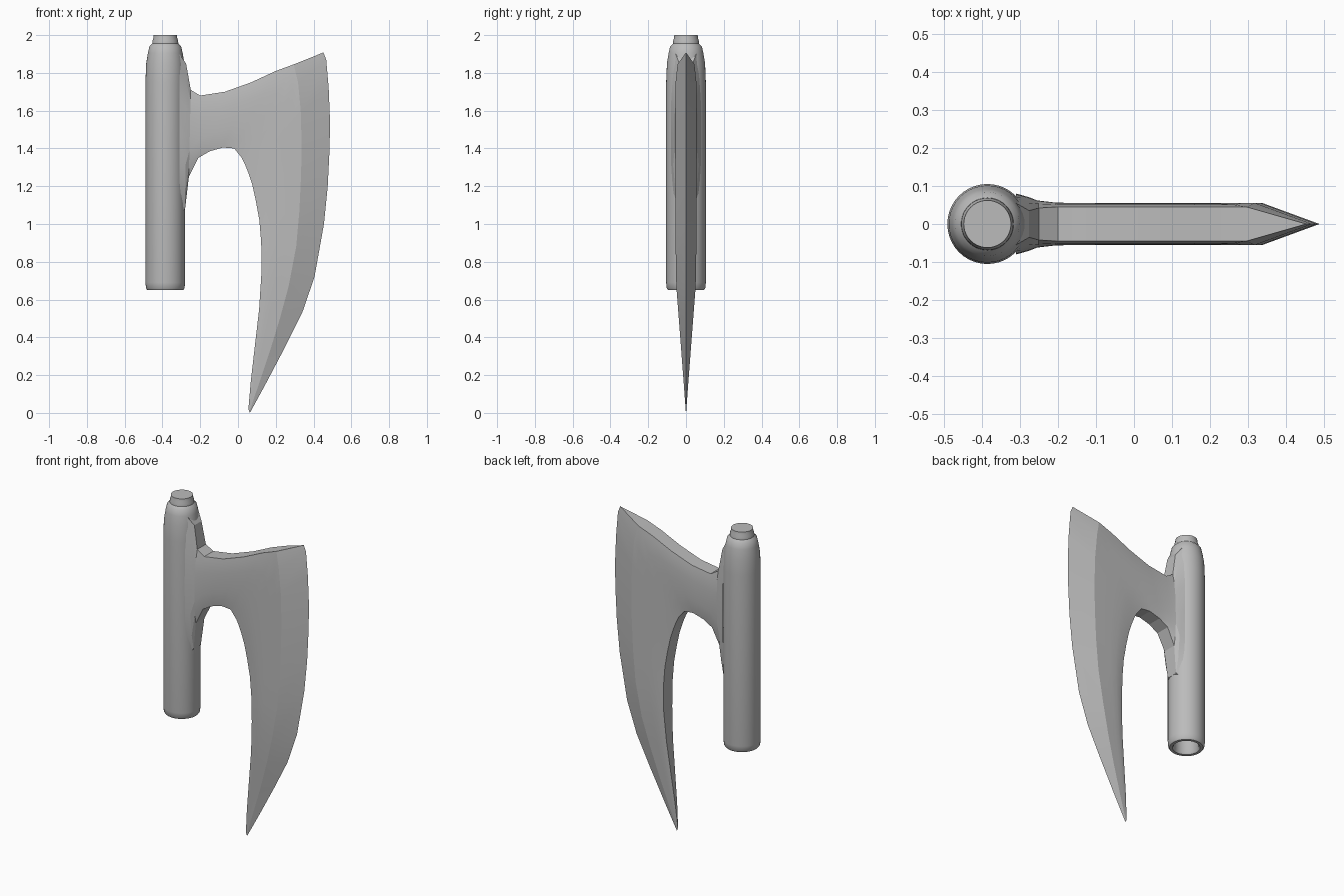
import bpy, bmesh, math
from mathutils import Vector

cube = bpy.data.objects.get("Cube")
if cube:
    bpy.data.objects.remove(cube, do_unlink=True)

steel = bpy.data.materials.new("grey steel")
steel.use_nodes = True
steel.diffuse_color = (0.5, 0.5, 0.5, 1)
steel.node_tree.nodes["Principled BSDF"].inputs["Base Color"].default_value = (0.5, 0.5, 0.5, 1)


def finish(bm, name, angle):
    bmesh.ops.remove_doubles(bm, verts=bm.verts, dist=0.0005)
    bmesh.ops.recalc_face_normals(bm, faces=bm.faces)
    mesh = bpy.data.meshes.new(name)
    bm.to_mesh(mesh)
    bm.free()
    mesh.materials.append(steel)
    obj = bpy.data.objects.new(name, mesh)
    bpy.context.collection.objects.link(obj)
    bpy.ops.object.select_all(action='DESELECT')
    obj.select_set(True)
    bpy.context.view_layer.objects.active = obj
    bpy.ops.object.shade_smooth_by_angle(angle=math.radians(angle))
    return obj


# Socket: a lathed tube, hollow at the bottom, with a stepped cap
profile = [(0, 2), (.062, 2), (.063, 1.985), (.068, 1.97), (.069, 1.955),
           (.084, 1.94), (.092, 1.905), (.101, 1.85), (.105, 1.75),
           (.105, .69), (.102, .66), (.095, .65), (.078, .65),
           (.07, .66), (.07, 1.03), (0, 1.03)]
bm = bmesh.new()
pts = [bm.verts.new((-.385 + r, 0, z)) for r, z in profile]
edges = [bm.edges.new(pair) for pair in zip(pts, pts[1:])]
bmesh.ops.spin(bm, geom=pts + edges, cent=(-.385, 0, 0), axis=(0, 0, 1),
               angle=math.tau, steps=40)
finish(bm, "socket", 40)

# Neck stations: upper x, z, lower x, z, half thickness in the middle and at the rim
neck = [(-.31, 1.9, -.31, 1.06, .08, .055),
        (-.275, 1.85, -.28, 1.08, .071, .035),
        (-.25, 1.71, -.26, 1.25, .062, .042),
        (-.2, 1.68, -.21, 1.35, .056, .045),
        (-.07, 1.7, -.15, 1.385, .055, .045),
        (.07, 1.75, -.08, 1.405, .055, .045),
        (.2, 1.81, -.02, 1.4, .055, .045),
        (.295, 1.845, .02, 1.35, .055, .045)]

# Blade stations: edge x, z, bevel x, z, inner x, z
blade = [(.452, 1.908, .295, 1.845, .02, 1.35),
         (.467, 1.87, .318, 1.75, .035, 1.32),
         (.48, 1.72, .332, 1.6, .055, 1.27),
         (.487, 1.55, .337, 1.42, .075, 1.21),
         (.485, 1.4, .334, 1.26, .095, 1.12),
         (.475, 1.2, .325, 1.07, .113, 1.02),
         (.455, 1.0, .308, .88, .123, .9),
         (.405, .72, .268, .67, .124, .74),
         (.34, .53, .222, .5, .112, .55),
         (.25, .35, .17, .33, .09, .36),
         (.15, .16, .113, .16, .068, .17),
         (.063, 0, .06, .005, .055, .02)]

STEPS = (0, .12, .3, .5, .7, .88, 1)


def station(rim, outer, inner, half, outer_half, inner_half):
    """One half section: centre rim, front face, centre inner edge."""
    a, b = Vector((outer[0], 0, outer[1])), Vector((inner[0], 0, inner[1]))
    row = [Vector((rim[0], 0, rim[1]))]
    for t in STEPS:
        end = outer_half if t < .5 else inner_half
        swell = 1 - abs(2 * t - 1) ** 3
        p = a.lerp(b, t)
        p.y = -(end + (half - end) * swell)
        row.append(p)
    return row + [b]


rows = [station(s[:2], s[:2], s[2:4], s[4], s[5], s[5]) for s in neck]
for i, s in enumerate(blade):
    half = .055 * min(1, s[3] / .72)
    if i == len(blade) - 1:
        half = .001
    rows.append(station(s[:2], s[2:4], s[4:], half,
                        .045 if i == 0 else half, half * .82))

# Blade: loft the half sections and mirror them across the centre plane
bm = bmesh.new()
grid = [[bm.verts.new(p) for p in row] for row in rows]
for r0, r1 in zip(grid, grid[1:]):
    for j in range(len(r0) - 1):
        bm.faces.new((r0[j], r0[j + 1], r1[j + 1], r1[j]))
bmesh.ops.remove_doubles(bm, verts=bm.verts, dist=0.0005)
bmesh.ops.mirror(bm, geom=bm.verts[:] + bm.edges[:] + bm.faces[:],
                 axis='Y', merge_dist=0.0005)
finish(bm, "axe_blade", 14)
